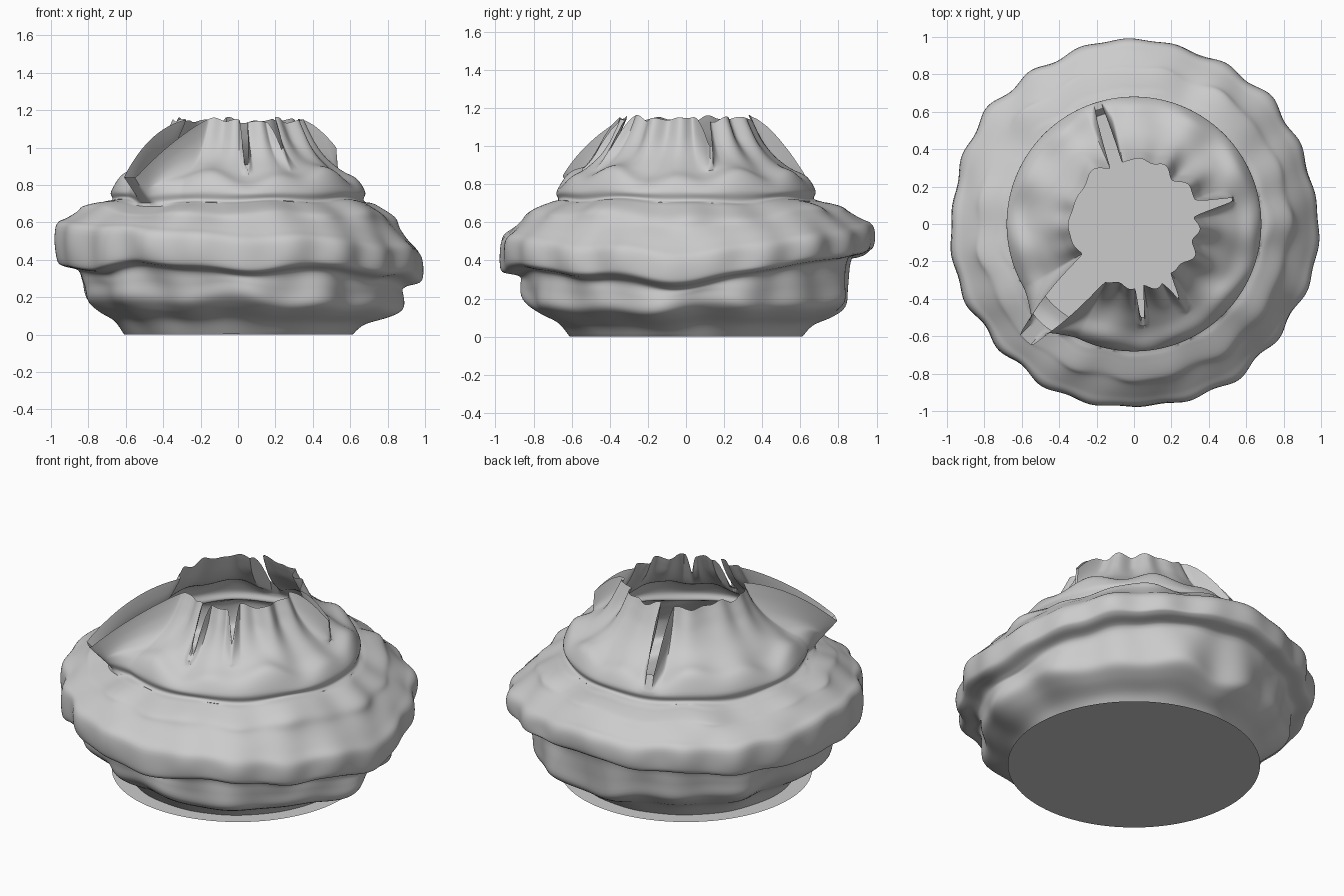
import bpy, bmesh, math, random
from mathutils import Vector
from mathutils.geometry import interpolate_bezier

if "Cube" in bpy.data.objects:
    bpy.data.objects.remove(bpy.data.objects["Cube"])

random.seed(7)
N, SUB = 480, 5

# Mean shell profile (radius, height), from foot to mouth
PROFILE = [(.61, 0), (.67, .07), (.77, .125), (.835, .18), (.85, .26), (.87, .325),
           (.955, .35), (.98, .385), (.975, .475), (.925, .53), (.855, .60), (.815, .65),
           (.72, .70), (.672, .72), (.68, .765), (.635, .835), (.55, .88), (.465, .945),
           (.40, 1.025), (.36, 1.10), (.34, 1.145)]

# Height offset of the rim's lower and upper edge, every 30 degrees from +x
RIM_LOW = [-.06, .02, .08, .10, .06, .03, .02, 0, .03, -.01, .02, -.02]
RIM_TOP = [-.05, .01, .06, .09, .08, .08, .10, .09, .06, .03, .02, -.02]

# Splits in the mouth: angle, half width, flat width (degrees), sharpness,
# edge radius, edge height, start row
SPLITS = [(227, 17, 3, 1.5, .85, .84, 12), (107, 6, 2, 1.3, .64, .86, 14),
          (14, 9, 1, 2.4, .54, 1.0, 16), (301, 6, 0, 1.4, .47, .97, 16),
          (275, 4, 1, 1.3, .50, .91, 16)]


def smooth_profile(pts):
    p = [Vector(q) for q in pts]
    out = []
    for i in range(len(p) - 1):
        a, b = p[max(i - 1, 0)], p[min(i + 2, len(p) - 1)]
        seg = interpolate_bezier(p[i], p[i] + (p[i + 1] - a) / 6,
                                 p[i + 1] - (b - p[i]) / 6, p[i + 1], SUB + 1)
        out += [(v.x, v.y) for v in seg[:-1]]
    return out + [pts[-1]]


def wave(freqs):
    terms = [(f, random.uniform(0, 6.28), random.uniform(.6, 1)) for f in freqs]
    norm = sum(t[2] for t in terms) * .6
    return lambda a: sum(w * math.sin(f * a + ph) for f, ph, w in terms) / norm


def bell(x, centre, width):
    return math.exp(-((x - centre) / width) ** 2)


def ring_lookup(table, a):
    u = a / math.tau * len(table)
    k = int(u)
    t = .5 - .5 * math.cos(math.pi * (u - k))
    return table[k % len(table)] * (1 - t) + table[(k + 1) % len(table)] * t


low_r, low_z = wave([5, 9, 14]), wave([3, 7, 11])
rim_r, rim_z = wave([7, 18, 22]), wave([7, 10, 13])
shelf_r, shelf_z = wave([8, 13, 19]), wave([3, 5, 9])
rib, lip, shoulder = wave([7, 11, 16]), wave([7, 12, 17]), wave([4, 6, 11])


def shell_point(a, row, r, z):
    i = row / SUB
    lo, rim, shelf = bell(z, .2, .12), bell(z, .43, .12), bell(z, .66, .07)
    cone = max(0, min(1, (z - .8) / .25))
    nr = r + lo * (.026 * low_r(a) + .02 * math.cos(a)) + .014 * rim * rim_r(a)
    nr += .016 * shelf * shelf_r(a) * (i < 12.5)
    nr += .014 * cone * rib(a) + .008 * cone * lip(a)
    nz = z + .022 * lo * low_z(a) - .03 * lo * math.cos(a)
    nz += .014 * rim * rim_z(a) + .018 * shelf * shelf_z(a)
    # rim edges rise and fall around the shell
    top = max(0, min(1, (i - 6.3) / 1.7))
    offset = ring_lookup(RIM_LOW, a) * (1 - top) + ring_lookup(RIM_TOP, a) * top
    nz += offset * max(0, min(1, (i - 3.5) / 1.5, (12 - i) / 3.5))
    nz += .012 * cone ** 3 * lip(a + .4) + .026 * bell(i, 15.3, 1) * shoulder(a)
    # open the wall outwards into the split folds
    for ang, half, flat, sharp, er, ez, start in SPLITS:
        d = abs((math.degrees(a) - ang + 180) % 360 - 180)
        w = max(0, min(1, (half - d) / (half - flat))) ** sharp
        if w > 0 and i > start:
            t = (i - start) / (len(PROFILE) - 1 - start)
            r0, z0 = PROFILE[start]
            nr += (r0 + (er - r0) * t - nr) * w
            nz += (z0 + (ez - z0) * t - nz) * w ** 1.6
    return nr * math.cos(a), nr * math.sin(a), max(nz, 0)


def make_object(name, bm):
    bmesh.ops.recalc_face_normals(bm, faces=bm.faces)
    me = bpy.data.meshes.new(name)
    bm.to_mesh(me)
    bm.free()
    ob = bpy.data.objects.new(name, me)
    bpy.context.collection.objects.link(ob)
    return ob


# Ruffled open shell
bm = bmesh.new()
rows = []
for row, (r, z) in enumerate(smooth_profile(PROFILE)):
    rows.append([bm.verts.new(shell_point(math.tau * k / N, row, r, z)) for k in range(N)])
for lower, upper in zip(rows, rows[1:]):
    for k in range(N):
        j = (k + 1) % N
        bm.faces.new((lower[k], lower[j], upper[j], upper[k]))
shell = make_object("shell", bm)
bpy.context.view_layer.objects.active = shell
shell.select_set(True)
bpy.ops.object.shade_smooth_by_angle(angle=math.radians(50))

# Flat floor disc, slightly wider than the foot of the shell
bm = bmesh.new()
bmesh.ops.create_circle(bm, cap_ends=True, segments=96, radius=.70)
make_object("floor_disc", bm)
